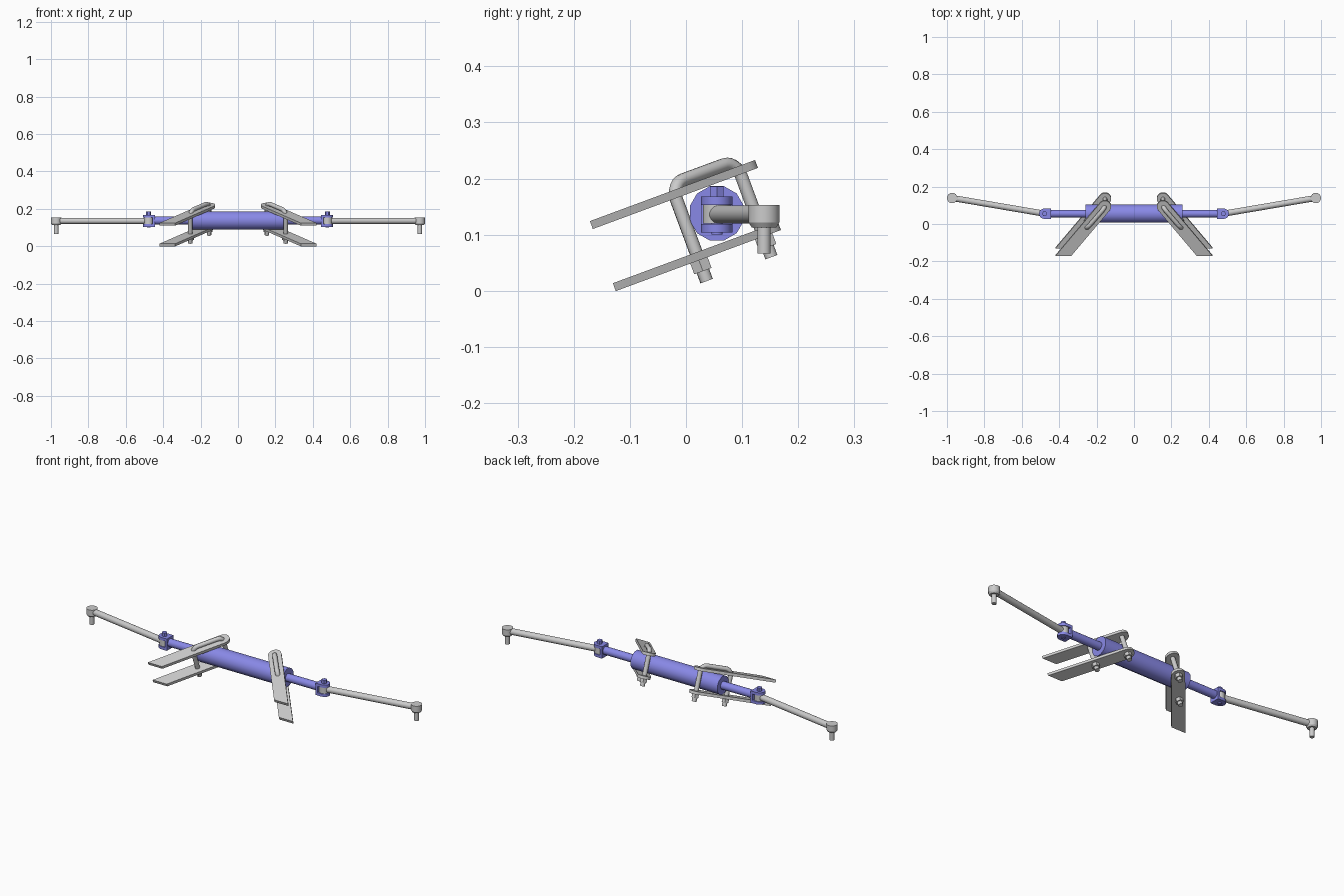
import bpy, bmesh
from math import pi, sin, cos, radians
from mathutils import Vector, Matrix

if "Cube" in bpy.data.objects:
    bpy.data.objects.remove(bpy.data.objects["Cube"])

CY, CZ = 0.055, 0.138                      # cylinder axis
blue = bpy.data.materials.new("blue_paint")
blue.diffuse_color = (0.25, 0.25, 0.8, 1)
blue.use_nodes = True
blue.node_tree.nodes["Principled BSDF"].inputs["Base Color"].default_value = blue.diffuse_color
TILT = Matrix.Translation((0, CY, CZ)) @ Matrix.Rotation(radians(20.3), 4, 'X')


def finish(name, bm, mat=None, mirror=True):
    bmesh.ops.recalc_face_normals(bm, faces=bm.faces)
    me = bpy.data.meshes.new(name)
    bm.to_mesh(me)
    bm.free()
    ob = bpy.data.objects.new(name, me)
    bpy.context.collection.objects.link(ob)
    if mat:
        me.materials.append(mat)
    bpy.context.view_layer.objects.active = ob
    bpy.ops.object.select_all(action='DESELECT')
    ob.select_set(True)
    bpy.ops.object.shade_smooth_by_angle(angle=radians(38))
    if mirror:
        ob.modifiers.new("Mirror", 'MIRROR')
    return ob


def rod(bm, a, b, r, n=16, r2=None):
    a, b = Vector(a), Vector(b)
    d = b - a
    m = Matrix.Translation((a + b) / 2) @ d.to_track_quat('Z', 'Y').to_matrix().to_4x4()
    m = m @ Matrix.Rotation(pi / n, 4, 'Z')
    bmesh.ops.create_cone(bm, cap_ends=True, segments=n, radius1=r,
                          radius2=r if r2 is None else r2, depth=d.length, matrix=m)


def prism(bm, pts, z0, z1, m=Matrix()):
    lo = [bm.verts.new(m @ Vector((x, y, z0))) for x, y in pts]
    hi = [bm.verts.new(m @ Vector((x, y, z1))) for x, y in pts]
    bm.faces.new(lo[::-1])
    bm.faces.new(hi)
    for i in range(len(pts)):
        j = (i + 1) % len(pts)
        bm.faces.new((lo[i], lo[j], hi[j], hi[i]))


# Cylinder barrel and its piston rod
bm = bmesh.new()
rod(bm, (-0.26, CY, CZ), (0.26, CY, CZ), 0.05, 12)
finish("cylinder_barrel", bm, blue, False)
bm = bmesh.new()
rod(bm, (0.25, CY, CZ), (0.455, CY, CZ), 0.021)
finish("piston_rods", bm, blue)

# Fork with two rounded lugs and a bolt
PX, PZ = 0.478, 0.136
bm = bmesh.new()
lug = [(0.447, CY - 0.028), (PX, CY - 0.028)]
lug += [(PX + 0.03 * cos(a), CY + 0.028 * sin(a)) for a in [-pi / 2 + pi * i / 8 for i in range(1, 8)]]
lug += [(PX, CY + 0.028), (0.447, CY + 0.028)]
for s in (-1, 1):
    z0, z1 = sorted((PZ + s * 0.017, PZ + s * 0.032))
    prism(bm, lug, z0, z1)
back = [(0.445, CY - 0.028), (0.456, CY - 0.028), (0.456, CY + 0.028), (0.445, CY + 0.028)]
prism(bm, back, PZ - 0.032, PZ + 0.032)
finish("rod_fork", bm, blue)
bm = bmesh.new()
rod(bm, (PX, CY, 0.1), (PX, CY, 0.17), 0.01)
rod(bm, (PX, CY, 0.167), (PX, CY, 0.186), 0.014, 6)
finish("fork_bolt", bm, blue)

# Tie rod with an eye at each end and a pin at the outer one
EX, EY = 0.972, 0.139
bm = bmesh.new()
rod(bm, (PX, CY, PZ), (EX, EY, PZ), 0.0165)
rod(bm, (PX, CY, PZ - 0.0165), (PX, CY, PZ + 0.0165), 0.025, 20)
rod(bm, (EX, EY, 0.122), (EX, EY, 0.153), 0.028, 20)
rod(bm, (EX, EY, 0.113), (EX, EY, 0.122), 0.022, 20, 0.028)
rod(bm, (EX, EY, 0.066), (EX, EY, 0.115), 0.012)
finish("tie_rod", bm)

# Clamp plates: slanted strips, rounded at the inner end
U = (Vector((0.155, 0.064)), Vector((0.255, -0.059)))      # bolt hole centres
C, END, R = U[0], Vector((0.378, -0.217)), 0.033
d = (END - C).normalized()
n = Vector((-d.y, d.x))
outline = []
for i in range(13):
    a = pi * i / 12
    outline.append(C + R * (n * cos(a) - d * sin(a)))
half = R / abs(d.y)
outline += [END - Vector((half, 0)), END + Vector((half, 0))]
for name, w in (("upper_clamp_plate", 0.058), ("lower_clamp_plate", -0.06)):
    bm = bmesh.new()
    prism(bm, outline, w - 0.0075, w + 0.0075, TILT)
    finish(name, bm)

# U-bolts: a filleted path around the barrel
TOP, LOW, F = 0.077, -0.107, 0.03
span = (U[1] - U[0]).length
path = [(0, LOW)]
path += [(F - F * cos(a), TOP - F + F * sin(a)) for a in [pi / 2 * i / 6 for i in range(7)]]
path += [(span - t, w) for t, w in path[::-1]]
for side, label in ((1, "right"), (-1, "left")):
    cu = bpy.data.curves.new("u_bolt_" + label, 'CURVE')
    cu.dimensions = '3D'
    cu.bevel_depth = 0.012
    cu.bevel_resolution = 3
    cu.use_fill_caps = True
    sp = cu.splines.new('POLY')
    sp.points.add(len(path) - 1)
    for p, (t, w) in zip(sp.points, path):
        q = U[0].lerp(U[1], t / span)
        v = TILT @ Vector((q.x * side, q.y, w))
        p.co = (*v, 1)
    sp.use_smooth = True
    bpy.context.collection.objects.link(bpy.data.objects.new("u_bolt_" + label, cu))

# Nuts under the lower plate
bm = bmesh.new()
for p in U:
    rod(bm, TILT @ Vector((p.x, p.y, -0.066)), TILT @ Vector((p.x, p.y, -0.088)), 0.019, 6)
finish("u_bolt_nuts", bm)
